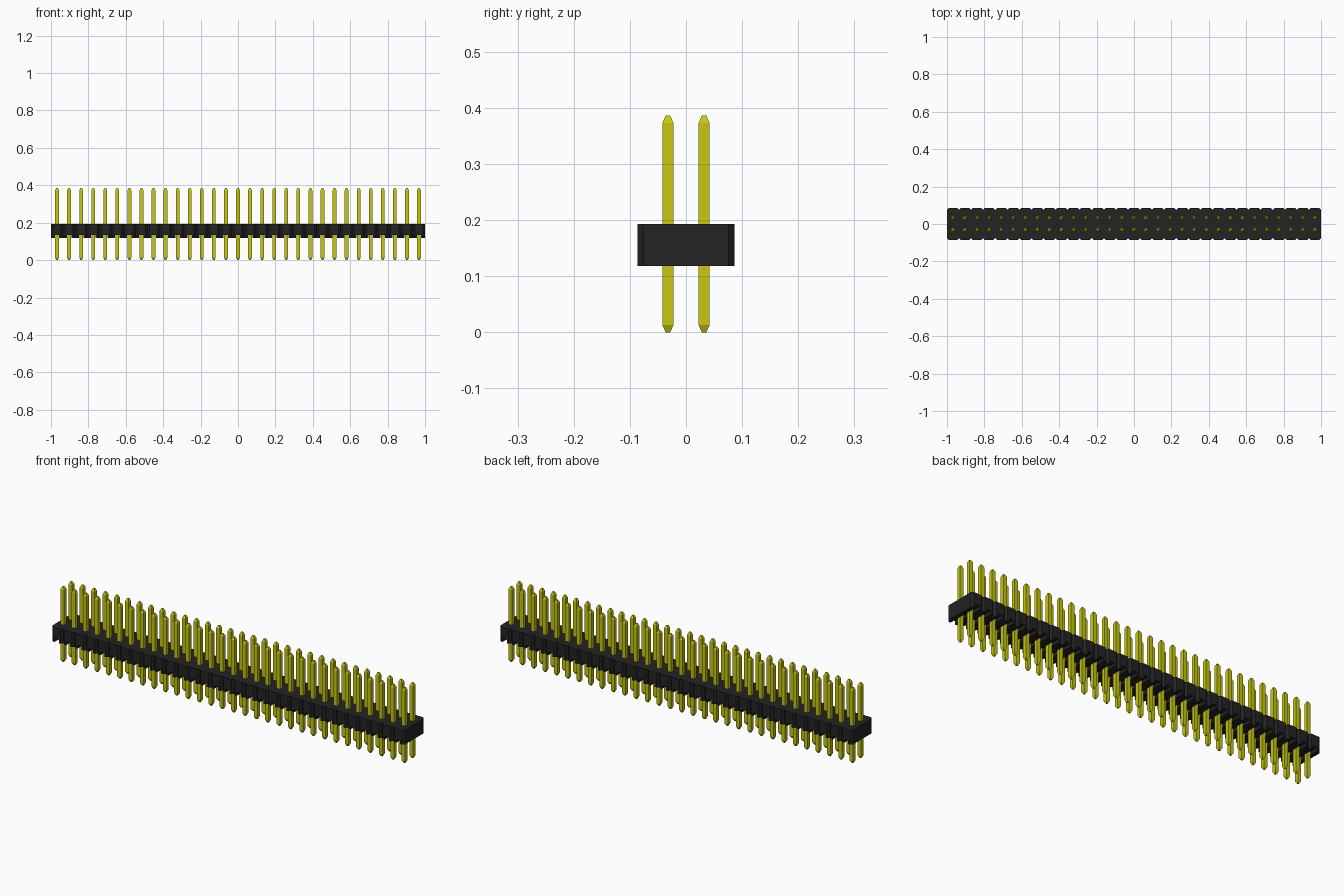
import bpy
import bmesh

cube = bpy.data.objects.get("Cube")
if cube:
    bpy.data.objects.remove(cube, do_unlink=True)

COUNT = 31
PITCH = 2 / COUNT
DEPTH = 0.086            # half depth of the housing
BOTTOM, TOP = 0.118, 0.193
CHAMFER = 0.01
NOTCH_W, NOTCH_TOP = 0.024, 0.135
HEIGHT = 0.386


def material(name, colour):
    mat = bpy.data.materials.new(name)
    mat.use_nodes = True
    mat.diffuse_color = colour
    mat.node_tree.nodes["Principled BSDF"].inputs["Base Color"].default_value = colour
    return mat


def make_object(name, bm, mat=None):
    bmesh.ops.recalc_face_normals(bm, faces=bm.faces[:])
    mesh = bpy.data.meshes.new(name)
    bm.to_mesh(mesh)
    bm.free()
    obj = bpy.data.objects.new(name, mesh)
    bpy.context.collection.objects.link(obj)
    if mat:
        mesh.materials.append(mat)
    return obj


def loft(bm, rings):
    """Skin closed rings of points and cap both ends."""
    loops = [[bm.verts.new(p) for p in ring] for ring in rings]
    for a, b in zip(loops, loops[1:]):
        for i in range(len(a)):
            j = (i + 1) % len(a)
            bm.faces.new((a[i], a[j], b[j], b[i]))
    bm.faces.new(loops[0][::-1])
    bm.faces.new(loops[-1])


def rectangle(x, y, hx, hy, z):
    return [(x - hx, y - hy, z), (x + hx, y - hy, z),
            (x + hx, y + hy, z), (x - hx, y + hy, z)]


black = material("black plastic", (0.017, 0.017, 0.017, 1))
yellow = material("yellow metal", (0.57, 0.57, 0.006, 1))

# Housing: one strip whose long edges are chamfered at every pin position
centres = [-1 + PITCH * (i + 0.5) for i in range(COUNT)]
front = []
for x in centres:
    left, right = x - PITCH / 2, x + PITCH / 2
    if not front:
        front.append((left, DEPTH - CHAMFER))
    front += [(left + CHAMFER, DEPTH), (right - CHAMFER, DEPTH),
              (right, DEPTH - CHAMFER)]
outline = [(x, -y) for x, y in front] + front[::-1]
bm = bmesh.new()
loft(bm, [[(x, y, z) for x, y in outline] for z in (BOTTOM, TOP)])
housing = make_object("housing", bm, black)

# Cross notches under the housing, one along each pair of pins
bm = bmesh.new()
for x in centres:
    loft(bm, [rectangle(x, 0, NOTCH_W / 2, 0.2, z) for z in (0.05, NOTCH_TOP)])
cutter = make_object("notch_cutter", bm)
cutter.hide_render = True
cut = housing.modifiers.new("notches", "BOOLEAN")
cut.operation = "DIFFERENCE"
cut.solver = "EXACT"
cut.object = cutter
bpy.context.view_layer.objects.active = housing
bpy.ops.object.modifier_apply(modifier=cut.name)
bpy.data.objects.remove(cutter, do_unlink=True)

# Square pins with tapered tips, repeated along the strip in two rows
for name, y in (("front_pins", -PITCH / 2), ("back_pins", PITCH / 2)):
    bm = bmesh.new()
    for x in centres:
        loft(bm, [rectangle(x, y, h, h, z) for h, z in
                  ((0.004, 0), (0.01, 0.013), (0.01, HEIGHT - 0.013), (0.004, HEIGHT))])
    make_object(name, bm, yellow)
